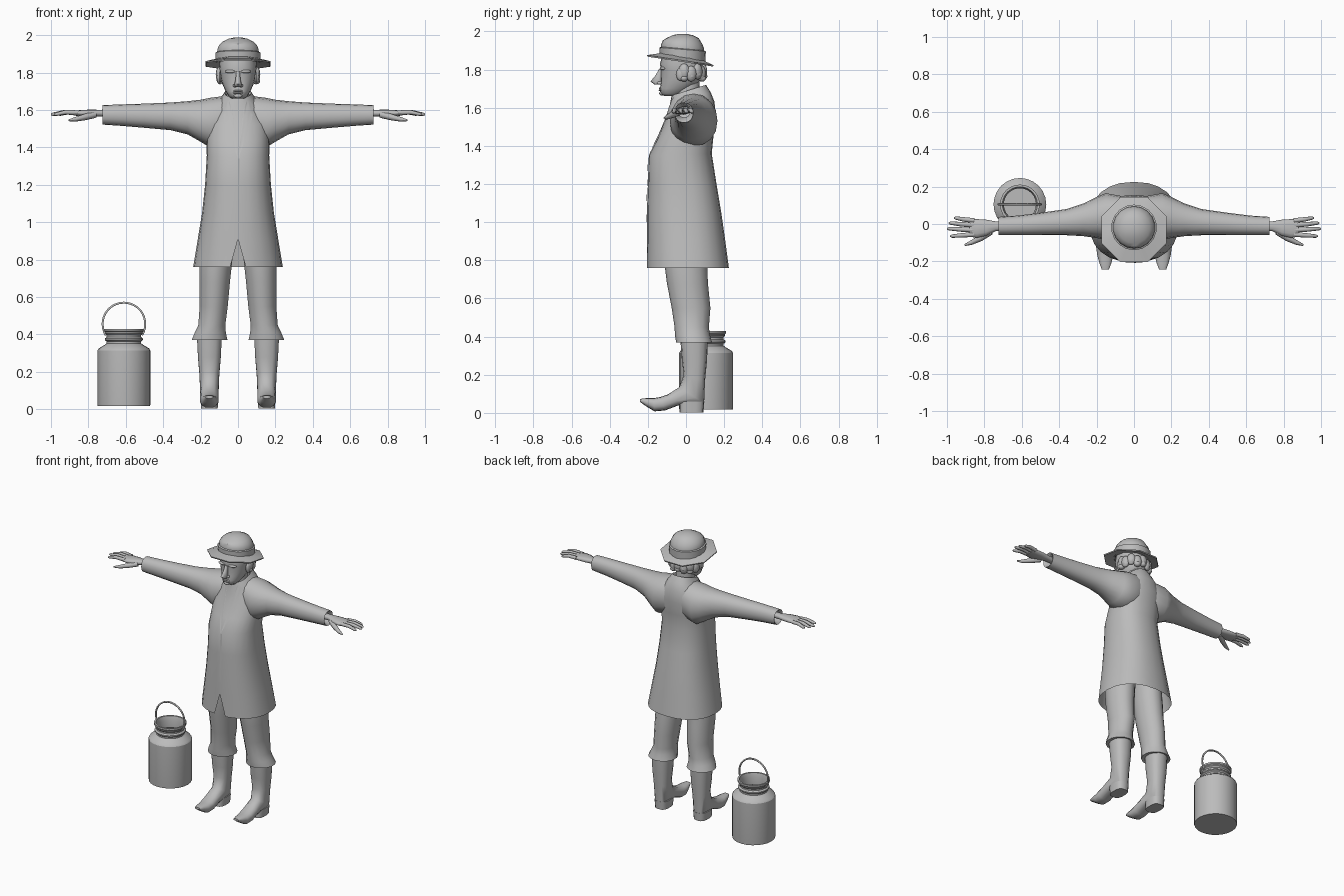
import bpy, bmesh, math
from mathutils import Vector as V
from mathutils.bvhtree import BVHTree

cube = bpy.data.objects.get("Cube")
if cube:
    bpy.data.objects.remove(cube, do_unlink=True)

GREY = (0.5, 0.5, 0.5, 1)
mat = bpy.data.materials.new("plain_grey")
mat.use_nodes = True
mat.diffuse_color = GREY
mat.node_tree.nodes["Principled BSDF"].inputs["Base Color"].default_value = GREY


def finish(name, bm, mirror=False, angle=40):
    mesh = bpy.data.meshes.new(name)
    bm.to_mesh(mesh)
    bm.free()
    ob = bpy.data.objects.new(name, mesh)
    bpy.context.collection.objects.link(ob)
    mesh.materials.append(mat)
    if mirror:
        ob.modifiers.new("mirror", "MIRROR")
    bpy.ops.object.select_all(action="DESELECT")
    ob.select_set(True)
    bpy.context.view_layer.objects.active = ob
    bpy.ops.object.shade_smooth_by_angle(angle=math.radians(angle))
    return ob


def loft(rings, n=16, power=2, caps=(False, False), phase=0, bm=None):
    """Skin rings given as (point, opposite point, half-width vector)."""
    bm = bm or bmesh.new()
    rows = []
    for p, q, w in rings:
        p, q, w = V(p), V(q), V(w)
        row = []
        for i in range(n):
            a = math.tau * (i + phase) / n
            c, s = [math.copysign(abs(t) ** (2 / power), t) for t in (math.cos(a), math.sin(a))]
            row.append(bm.verts.new((p + q) / 2 + (p - q) / 2 * c + w * s))
        rows.append(row)
    for a, b in zip(rows, rows[1:]):
        for i in range(n):
            j = (i + 1) % n
            bm.faces.new((a[i], a[j], b[j], b[i]))
    for cap, row in zip(caps, (rows[0], rows[-1])):
        if cap:
            bm.faces.new(row)
    bmesh.ops.recalc_face_normals(bm, faces=bm.faces)
    return bm


def tube(points, radii, bm=None, n=8, flat=1):
    """Tapered round limb through the points."""
    pts = [V(p) for p in points]
    rings = []
    for i, (p, r) in enumerate(zip(pts, radii)):
        d = (pts[min(i + 1, len(pts) - 1)] - pts[max(i - 1, 0)]).normalized()
        side = d.cross(V((0, 0, 1))).normalized()
        up = side.cross(d) * r * flat
        rings.append((p + up, p - up, side * r))
    return loft(rings, n, caps=(True, True), bm=bm)


def blob(bm, centre, size, turn=0):
    """Ellipsoid turned about z."""
    made = bmesh.ops.create_uvsphere(bm, u_segments=10, v_segments=6, radius=1)["verts"]
    for v in made:
        c = V((v.co.x * size[0], v.co.y * size[1], v.co.z * size[2]))
        x = c.x * math.cos(turn) - c.y * math.sin(turn)
        y = c.x * math.sin(turn) + c.y * math.cos(turn)
        v.co = V(centre) + V((x, y, c.z))


# coat body: hem to tilted collar, open at both ends
coat_rows = [(-.205, .76, .225, .76, .24), (-.205, .91, .205, .91, .215),
             (-.205, 1.05, .185, 1.05, .192), (-.2, 1.2, .16, 1.2, .176),
             (-.195, 1.35, .135, 1.36, .167), (-.15, 1.44, .145, 1.46, .168),
             (-.115, 1.52, .155, 1.55, .165), (-.09, 1.59, .15, 1.63, .13),
             (-.08, 1.64, .13, 1.68, .095), (-.075, 1.665, .105, 1.72, .07),
             (-.065, 1.64, .085, 1.7, .06)]
bm = loft([((0, f, zf), (0, b, zb), (w, 0, 0)) for f, zf, b, zb, w in coat_rows], 24, 2.3)
surface = BVHTree.FromBMesh(bm)
# front vent, spread apart at the hem
seam = [e for e in bm.edges if all(abs(v.co.x) < .001 and v.co.y < 0 and v.co.z < .92 for v in e.verts)]
bmesh.ops.split_edges(bm, edges=seam)
for v in bm.verts:
    if abs(v.co.x) < .001 and v.co.y < 0 and v.co.z < .8:
        v.co.x = math.copysign(.042, sum(f.calc_center_median().x for f in v.link_faces))
finish("coat_body", bm, angle=60)


def coat_plate(name, outline, mirror):
    """Thin cloth panel laid on the coat front."""
    bm = bmesh.new()
    bm.faces.new([bm.verts.new((x, 0, z)) for x, z in outline])
    bmesh.ops.triangulate(bm, faces=bm.faces)
    bmesh.ops.subdivide_edges(bm, edges=bm.edges, cuts=3, use_grid_fill=True)
    for v in bm.verts:
        hit = surface.ray_cast(V((v.co.x, -1, v.co.z)), V((0, 1, 0)))[0]
        v.co.y = (hit.y if hit else -.07) - .004
    bmesh.ops.recalc_face_normals(bm, faces=bm.faces)
    return finish(name, bm, mirror)


coat_plate("lapel", [(.002, 1.34), (.075, 1.55), (.055, 1.585), (.08, 1.63), (.05, 1.655), (.03, 1.6)], True)
coat_plate("front_placket", [(0, 1.0), (.012, 1.0), (.012, 1.34), (0, 1.34)], False)

# sleeves: x, front, back, top, bottom
sleeve_rows = [(.07, -.07, .15, 1.675, 1.42), (.15, -.085, .165, 1.665, 1.40),
               (.2, -.075, .145, 1.655, 1.43), (.27, -.065, .11, 1.647, 1.47),
               (.36, -.06, .08, 1.64, 1.492), (.5, -.06, .06, 1.634, 1.505),
               (.62, -.06, .045, 1.63, 1.515), (.725, -.06, .038, 1.626, 1.522),
               (.72, -.052, .03, 1.618, 1.53), (.66, -.04, .02, 1.605, 1.55)]
bm = loft([((x, (f + b) / 2, t), (x, (f + b) / 2, u), (0, (b - f) / 2, 0))
           for x, f, b, t, u in sleeve_rows], 16, 2.2)
finish("sleeve", bm, True, 60)

# hands
palm = [(.66, -.012, .022, .02), (.74, -.012, .026, .018), (.79, -.02, .043, .019),
        (.84, -.024, .05, .017), (.88, -.022, .046, .012)]
bm = loft([((x, y, 1.583 + h), (x, y, 1.583 - h), (0, w, 0)) for x, y, w, h in palm], 12, 2.3, (True, True))
fingers = [(.018, .032, .963), (-.007, .005, .99), (-.033, -.025, 1.0), (-.056, -.065, .983)]
for y0, y1, tip in fingers:
    tube([(.855, y0, 1.585), ((.86 + tip) / 2, (y0 + y1) / 2, 1.588), (tip - .01, y1, 1.577), (tip, y1, 1.575)],
         [.013, .012, .009, .004], bm)
tube([(.765, -.04, 1.575), (.82, -.075, 1.562), (.87, -.1, 1.55), (.905, -.113, 1.545)],
     [.018, .017, .012, .005], bm)
finish("hand", bm, True, 60)

# trousers with flared cuffs: z, front, back, centre x, half width
leg_rows = [(1.0, -.12, .11, .1, .09), (.8, -.115, .11, .118, .09), (.68, -.1, .115, .125, .084),
            (.55, -.075, .128, .13, .077), (.45, -.06, .12, .14, .074), (.41, -.058, .125, .148, .085),
            (.37, -.052, .137, .152, .098), (.375, -.035, .12, .152, .07)]
bm = loft([((x, f, z), (x, b, z), (w, 0, 0)) for z, f, b, x, w in leg_rows], 14, caps=(True, False))
finish("trouser_leg", bm, True, 50)

# boots: instep point, sole point, half width, curling up to the toe
boot_rows = [(-.03, .39, .115, .39, .068), (-.022, .28, .11, .27, .062), (-.012, .2, .1, .17, .054),
             (-.035, .135, .095, .05, .05), (-.095, .097, -.03, .043, .05), (-.135, .083, -.11, .013, .05),
             (-.17, .077, -.165, .008, .044), (-.21, .077, -.21, .035, .032), (-.242, .073, -.242, .058, .02)]
bm = loft([((.153, a, za), (.153, b, zb), (w, 0, 0)) for a, za, b, zb, w in boot_rows], 14, 2.5, (True, True))
finish("boot", bm, True, 45)
bm = loft([((.153, -.035, .003), (.153, .092, .003), (.045, 0, 0)),
           ((.153, -.035, .06), (.153, .096, .06), (.049, 0, 0))], 14, 3, (True, True))
finish("boot_heel", bm, True)

# head and neck: z, face, back, half width
head_rows = [(1.662, -.115, -.04, .035), (1.675, -.135, -.01, .05), (1.7, -.137, .03, .066),
             (1.73, -.132, .065, .08), (1.76, -.132, .085, .09), (1.8, -.132, .09, .097),
             (1.83, -.137, .09, .1), (1.89, -.12, .08, .095)]
bm = loft([((0, f, z), (0, b, z), (w, 0, 0)) for z, f, b, w in head_rows], 20, 2.2, (True, True))
loft([((0, -.065, 1.6), (0, .075, 1.62), (.062, 0, 0)), ((0, -.06, 1.76), (0, .07, 1.78), (.058, 0, 0))], 16, bm=bm)
finish("head", bm, angle=60)

# nose, brows, lips
bm = loft([((0, -.14, 1.805), (0, -.12, 1.805), (.011, 0, 0)), ((0, -.16, 1.77), (0, -.12, 1.77), (.013, 0, 0)),
           ((0, -.186, 1.738), (0, -.12, 1.738), (.02, 0, 0)), ((0, -.165, 1.722), (0, -.12, 1.722), (.017, 0, 0))],
          10, caps=(True, True))
for s in (1, -1):
    blob(bm, (s * .042, -.123, 1.806), (.03, .013, .009), s * .25)
    blob(bm, (s * .017, -.138, 1.73), (.011, .015, .009))
for z in (1.702, 1.692):
    blob(bm, (0, -.133, z), (.027, .01, .006))
blob(bm, (0, -.128, 1.676), (.024, .013, .012))
finish("face_features", bm, angle=60)

# ears and locks of hair around the back
bm = bmesh.new()
blob(bm, (.102, -.03, 1.775), (.012, .022, .034), -.2)
finish("ear", bm, True)
bm = bmesh.new()
for i in range(9):
    a = math.radians(-8 + i * 24.5)
    x, y = .1 * math.cos(a), .002 + .09 * math.sin(a)
    blob(bm, (x, y, 1.79 - .012 * (i % 2)), (.02, .03, .042), a)
    blob(bm, (x * .98, y, 1.755 + .01 * (i % 3)), (.022, .022, .018), a)
finish("hair", bm, angle=60)

# hat: eight-sided tilted brim, banded crown
k = 1 / math.cos(math.pi / 8)


def brim_ring(r, drop):
    c = V((0, -.03, 1.862 - drop))
    d = V((0, -r * k, r * k * .15))
    return c + d, c - d, (r * k, 0, 0)


bm = loft([brim_ring(.1, -.01), brim_ring(.174, .012), brim_ring(.172, .02), brim_ring(.1, .004)], 8, phase=.5)
finish("hat_brim", bm, angle=20)
crown = [(.12, 1.855), (.122, 1.908), (.113, 1.912), (.112, 1.925), (.104, 1.945), (.085, 1.965), (.052, 1.981), (.018, 1.988)]
bm = loft([((0, -.018 - r, z + .008 * (z < 1.95)), (0, -.018 + r, z - .012 * (z < 1.95)), (r, 0, 0)) for r, z in crown],
          18, caps=(False, True))
finish("hat_crown", bm, angle=35)

# milk can: lathe profile of radius and height, hollow inside
CX, CY = -.61, .105


def lathe(profile, n=24, caps=(True, True)):
    return loft([((CX, CY - r, z), (CX, CY + r, z), (r, 0, 0)) for r, z in profile], n, caps=caps)


finish("can", lathe([(.14, .018), (.141, .025), (.141, .315), (.135, .325), (.102, .345), (.092, .352),
                     (.092, .362), (.102, .37), (.102, .378), (.092, .386), (.092, .396), (.1, .405),
                     (.1, .412), (.106, .418), (.106, .43), (.094, .43), (.086, .4), (.086, .35),
                     (.13, .318), (.13, .03)]), angle=30)

# wire handle hooked on the neck
curve = bpy.data.curves.new("can_handle", "CURVE")
curve.dimensions = "3D"
curve.bevel_depth = .006
curve.bevel_resolution = 1
line = curve.splines.new("POLY")
line.points.add(24)
for i, pt in enumerate(line.points):
    a = math.radians(-32 + i * 244 / 24)
    pt.co = (CX + .114 * math.cos(a), CY, .456 + .114 * math.sin(a), 1)
curve.materials.append(mat)
bpy.context.collection.objects.link(bpy.data.objects.new("can_handle", curve))
